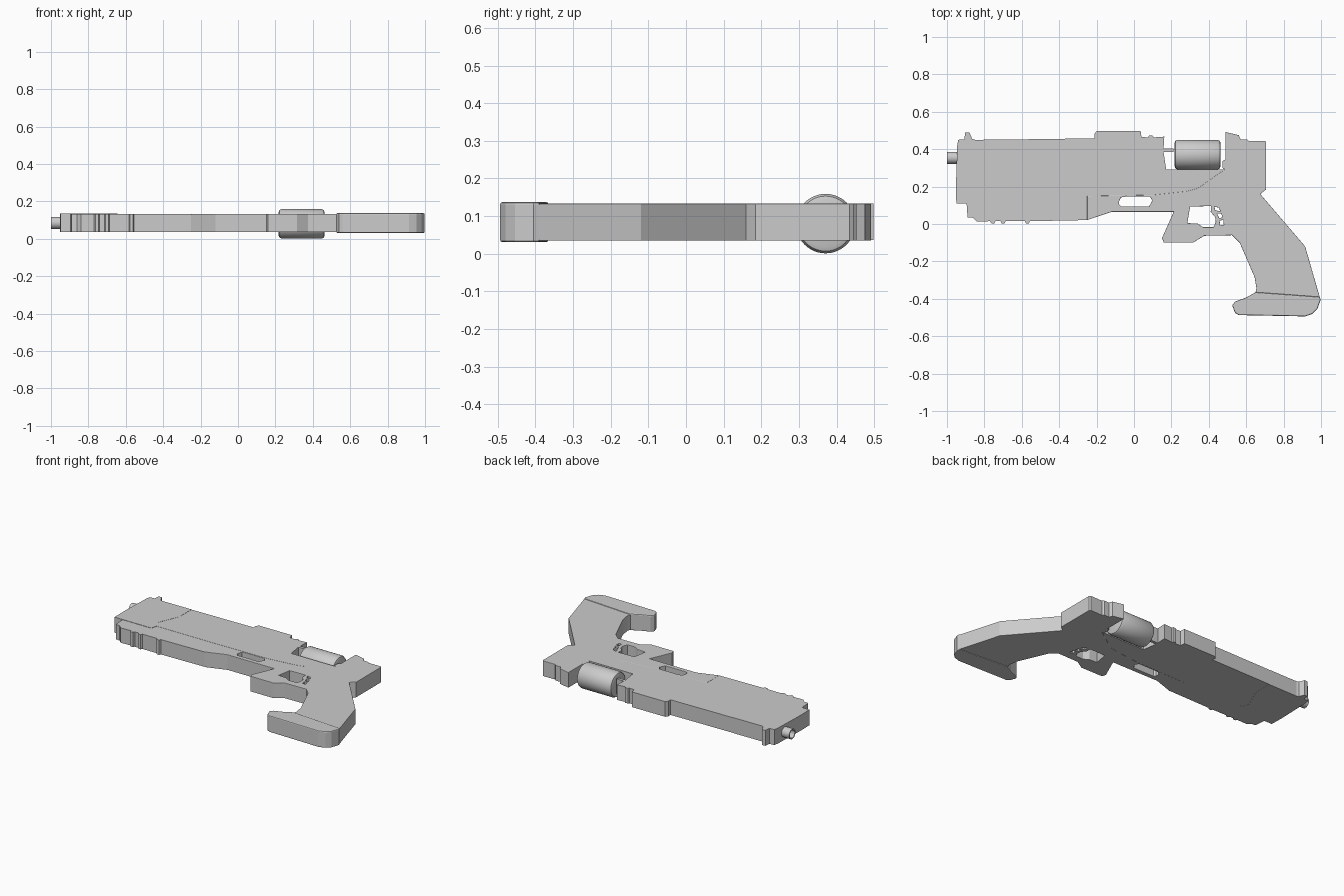
import bpy, bmesh, math
from mathutils import Matrix, Vector


def plate(name, z0, z1, outline, holes=(), bevel=0.0):
    """Flat part: a filled outline with holes, extruded from z0 to z1."""
    cu = bpy.data.curves.new(name + "_profile", 'CURVE')
    cu.dimensions, cu.fill_mode = '2D', 'BOTH'
    cu.extrude = (z1 - z0) / 2 - bevel
    cu.bevel_depth, cu.offset, cu.bevel_resolution = bevel, -bevel, 1
    for pts in (outline, *holes):
        sp = cu.splines.new('POLY')
        sp.points.add(len(pts) - 1)
        for p, (x, y) in zip(sp.points, pts):
            p.co = (x, y, 0, 1)
        sp.use_cyclic_u = True
    tmp = bpy.data.objects.new(name + "_tmp", cu)
    bpy.context.collection.objects.link(tmp)
    bpy.context.view_layer.update()
    dg = bpy.context.evaluated_depsgraph_get()
    me = bpy.data.meshes.new_from_object(tmp.evaluated_get(dg))
    bpy.data.objects.remove(tmp)
    bm = bmesh.new()
    bm.from_mesh(me)
    bmesh.ops.remove_doubles(bm, verts=bm.verts, dist=1e-5)
    bmesh.ops.recalc_face_normals(bm, faces=bm.faces)
    for f in bm.faces:
        f.smooth = False
    bm.to_mesh(me)
    bm.free()
    ob = bpy.data.objects.new(name, me)
    ob.location.z = (z0 + z1) / 2
    bpy.context.collection.objects.link(ob)
    return ob


def lathe(name, y, z, profile, steps=48):
    """Round part: (x, radius) profile spun around an axis along x."""
    bm = bmesh.new()
    verts = [bm.verts.new((x, y, z + r)) for x, r in profile]
    edges = [bm.edges.new(p) for p in zip(verts, verts[1:])]
    bmesh.ops.spin(bm, geom=verts + edges, cent=(0, y, z), axis=(1, 0, 0),
                   angle=math.tau, steps=steps)
    bmesh.ops.remove_doubles(bm, verts=bm.verts, dist=1e-5)
    bmesh.ops.recalc_face_normals(bm, faces=bm.faces)
    me = bpy.data.meshes.new(name)
    bm.to_mesh(me)
    bm.free()
    ob = bpy.data.objects.new(name, me)
    bpy.context.collection.objects.link(ob)
    bpy.ops.object.select_all(action='DESELECT')
    ob.select_set(True)
    bpy.context.view_layer.objects.active = ob
    bpy.ops.object.shade_smooth_by_angle(angle=math.radians(30))


# Muzzle shell with front sight
plate("front_shell", 0.035, 0.134, [
    (-0.95, 0.11), (-0.952, 0.2), (-0.945, 0.42), (-0.94, 0.45), (-0.907, 0.453),
    (-0.903, 0.488), (-0.88, 0.49), (-0.865, 0.455), (-0.85, 0.45), (-0.645, 0.452),
    (-0.645, 0.33), (-0.705, 0.19), (-0.68, 0.15), (-0.69, 0.11)])

# Main barrel housing with top rail and cylinder stop tab
plate("barrel_housing", 0.036, 0.133, [
    (-0.645, 0.452), (-0.21, 0.458), (-0.212, 0.48), (-0.2, 0.497), (0.035, 0.498),
    (0.04, 0.465), (0.075, 0.463), (0.08, 0.472), (0.1, 0.472), (0.105, 0.463),
    (0.162, 0.467), (0.158, 0.403), (0.21, 0.403), (0.21, 0.385), (0.158, 0.385),
    (0.172, 0.292), (0.485, 0.292), (0.34, 0.19), (0.28, 0.175), (0.1, 0.155),
    (-0.25, 0.15), (-0.68, 0.15), (-0.705, 0.19), (-0.645, 0.33)])

# Under-barrel cover, with small nubs along the bottom edge
nubs = []
for x in (-0.57, -0.7, -0.755):
    nubs += [(x + 0.014, 0.015), (x + 0.008, 0.004), (x - 0.008, 0.004), (x - 0.014, 0.015)]
plate("under_barrel", 0.037, 0.132, [
    (-0.68, 0.15), (-0.25, 0.15), (-0.25, 0.021), *nubs,
    (-0.84, 0.013), (-0.86, 0.033), (-0.89, 0.036), (-0.895, 0.11), (-0.69, 0.11)])

# Rear frame, trigger guard and grip, with vents cut through
slot = [(-0.08, 0.12), (-0.07, 0.142), (-0.045, 0.147), (0.085, 0.147),
        (0.098, 0.125), (0.08, 0.093), (-0.068, 0.093), (-0.08, 0.105)]
guard = [(0.3, 0.093), (0.285, 0.005), (0.34, 0.002), (0.37, -0.017), (0.425, -0.017),
         (0.437, 0.01), (0.435, 0.035), (0.41, 0.065), (0.412, 0.096)]
vents = [[(0.43, 0.092), (0.453, 0.088), (0.462, 0.068), (0.435, 0.073)],
         [(0.445, 0.055), (0.466, 0.055), (0.474, 0.035), (0.455, 0.032)],
         [(0.458, 0.018), (0.477, 0.022), (0.48, -0.004), (0.46, -0.008)]]
plate("rear_frame_and_grip", 0.035, 0.133, [
    (-0.25, 0.15), (0.1, 0.155), (0.28, 0.175), (0.34, 0.19), (0.485, 0.292),
    (0.472, 0.3), (0.472, 0.335), (0.488, 0.345), (0.488, 0.492), (0.56, 0.475),
    (0.57, 0.453), (0.605, 0.453), (0.615, 0.443), (0.7, 0.445), (0.707, 0.435),
    (0.707, 0.185), (0.675, 0.16), (0.915, -0.12), (0.993, -0.39), (0.65, -0.365),
    (0.655, -0.345), (0.645, -0.285), (0.565, -0.1), (0.525, -0.06), (0.375, -0.063),
    (0.315, -0.1), (0.16, -0.1), (0.15, -0.075), (0.212, 0.065), (-0.12, 0.065),
    (-0.25, 0.021)], [slot, guard, *vents], 0.002)

# Grip pommel, slightly thicker with softened edges
plate("grip_pommel", 0.031, 0.137, [
    (0.65, -0.365), (0.993, -0.39), (0.998, -0.405), (0.98, -0.455), (0.955, -0.48),
    (0.915, -0.494), (0.56, -0.487), (0.54, -0.475), (0.525, -0.435), (0.54, -0.415),
    (0.6, -0.393)], bevel=0.006)

# Revolving cylinder
lathe("cylinder", 0.371, 0.08, [
    (0.217, 0), (0.217, 0.062), (0.221, 0.073), (0.232, 0.079),
    (0.448, 0.079), (0.459, 0.073), (0.463, 0.062), (0.463, 0)])

# Barrel tip with a bore
lathe("barrel_tip", 0.354, 0.085, [
    (-0.93, 0), (-0.93, 0.032), (-1.0, 0.032), (-1.0, 0.025), (-0.96, 0.025), (-0.96, 0)], 32)
